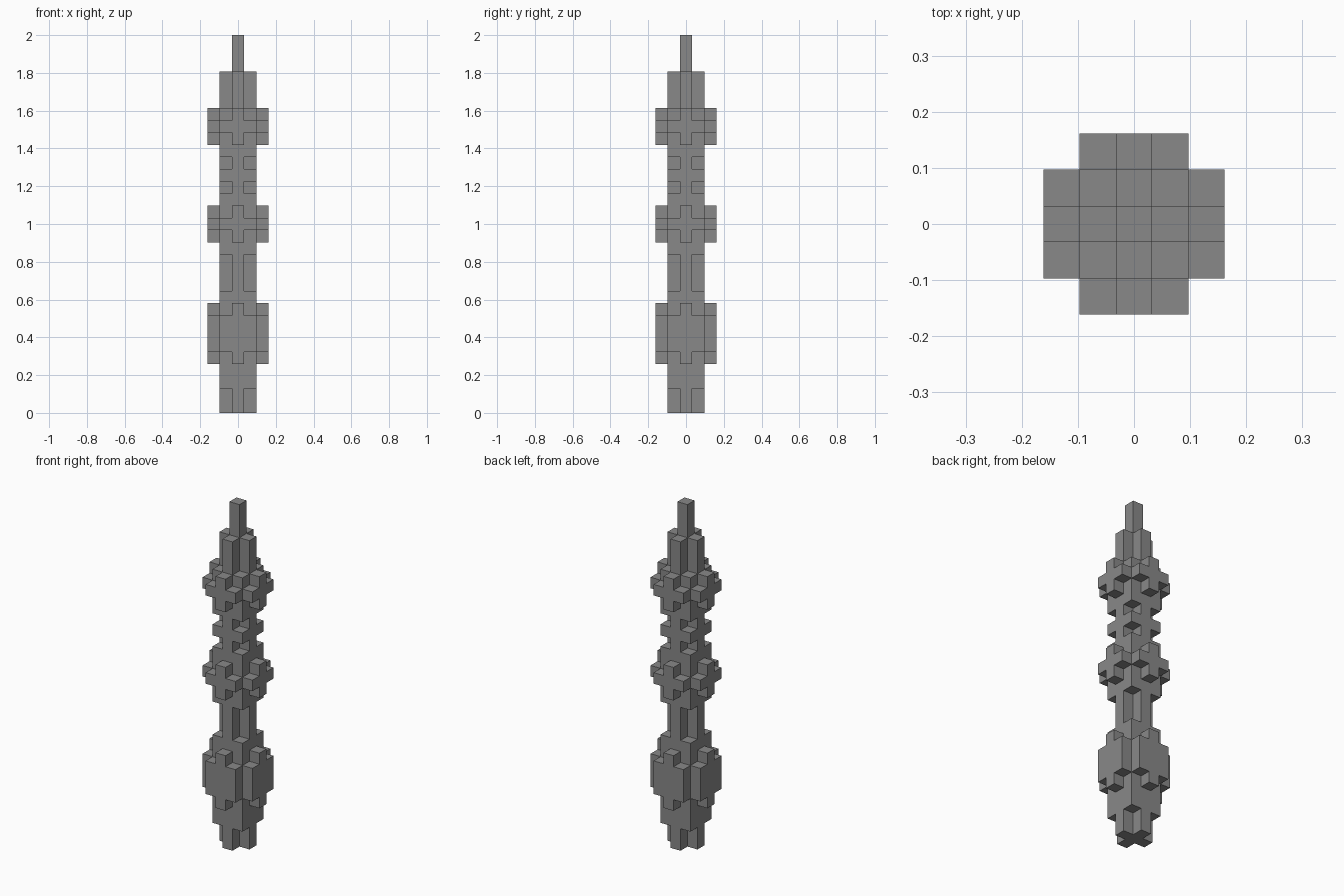
import bpy
import bmesh
from mathutils import Vector

cube = bpy.data.objects.get("Cube")
if cube:
    bpy.data.objects.remove(cube, do_unlink=True)

UNIT = 2 / 31  # edge of one block

# Cross-section rules, as tests on block coordinates a = |x|, b = |y|
SECTIONS = {
    "spike": lambda a, b: a + b == 0,
    "cross": lambda a, b: a + b <= 1,
    "square": lambda a, b: max(a, b) <= 1,
    "studded": lambda a, b: max(a, b) <= 1 or (a + b == 2),
    "bulge": lambda a, b: a + b <= 3 and max(a, b) <= 2,
}

# Tiers from the foot up: section and height in blocks
TIERS = [
    ("cross", 2), ("square", 2),                        # foot
    ("studded", 1), ("bulge", 3), ("studded", 1),       # lower bulb
    ("square", 1), ("cross", 3), ("square", 1),         # fluted neck
    ("studded", 1), ("bulge", 1), ("studded", 1),       # middle ring
    ("square", 1), ("cross", 1), ("square", 1),         # beaded neck
    ("cross", 1), ("square", 1),
    ("studded", 1), ("bulge", 1), ("studded", 1),       # upper ring
    ("cross", 3), ("spike", 3),                         # finial
]


def filled_blocks():
    """Collect the blocks of every tier."""
    blocks, level = set(), 0
    for section, height in TIERS:
        inside = SECTIONS[section]
        for z in range(level, level + height):
            blocks |= {(x, y, z) for x in range(-2, 3) for y in range(-2, 3)
                       if inside(abs(x), abs(y))}
        level += height
    return blocks


def build_skin(name, blocks, material):
    """Make one closed surface around the blocks."""
    bm = bmesh.new()
    for block in blocks:
        centre = Vector(block) + Vector((0, 0, 0.5))
        for axis in range(3):
            for sign in (-1, 1):
                normal = Vector((0, 0, 0))
                normal[axis] = sign
                if tuple(int(c) for c in Vector(block) + normal) in blocks:
                    continue
                u = Vector((0, 0, 0))
                u[(axis + 1) % 3] = 1
                v = normal.cross(u)
                corners = [normal + u + v, normal - u + v,
                           normal - u - v, normal + u - v]
                bm.faces.new([bm.verts.new((centre + c / 2) * UNIT)
                              for c in corners])
    bmesh.ops.remove_doubles(bm, verts=bm.verts, dist=UNIT / 100)
    bmesh.ops.recalc_face_normals(bm, faces=bm.faces)
    # Join neighbouring flat faces
    bmesh.ops.dissolve_limit(bm, angle_limit=0.01, verts=bm.verts, edges=bm.edges)
    mesh = bpy.data.meshes.new(name)
    bm.to_mesh(mesh)
    bm.free()
    mesh.materials.append(material)
    obj = bpy.data.objects.new(name, mesh)
    bpy.context.collection.objects.link(obj)
    return obj


# Plain grey
grey = bpy.data.materials.new("plain_grey")
grey.use_nodes = True
colour = (0.25, 0.25, 0.25, 1)
grey.diffuse_color = colour
grey.node_tree.nodes["Principled BSDF"].inputs["Base Color"].default_value = colour

build_skin("carved_post", filled_blocks(), grey)
